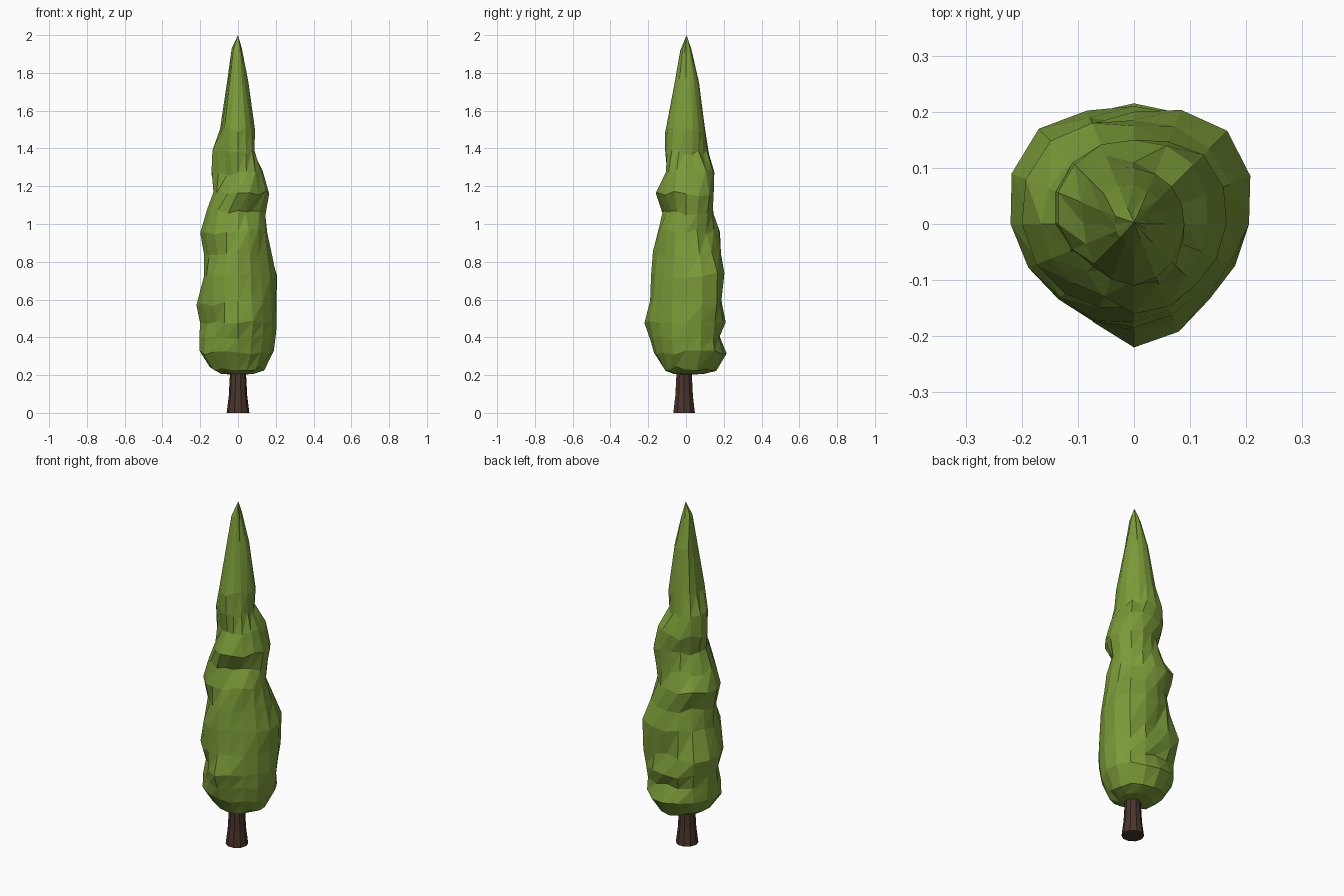
import bpy, bmesh, math, random
from mathutils import Vector

if "Cube" in bpy.data.objects:
    bpy.data.objects.remove(bpy.data.objects["Cube"])

random.seed(4)
SEGS = 16

# Foliage profile: height, then radius toward E, NE, N, NW, W, SW, S, SE
PROFILE = [
    (0.235, .14, .15, .16, .16, .15, .12, .11, .13),
    (0.32, .19, .21, .215, .21, .205, .18, .17, .17),
    (0.40, .20, .205, .175, .21, .205, .175, .19, .185),
    (0.48, .205, .215, .21, .225, .20, .16, .22, .19),
    (0.58, .20, .23, .175, .24, .22, .19, .19, .185),
    (0.73, .205, .235, .20, .19, .18, .185, .185, .17),
    (0.85, .18, .19, .185, .17, .18, .15, .175, .155),
    (0.96, .155, .15, .175, .21, .20, .175, .15, .15),
    (1.06, .145, .16, .145, .16, .165, .15, .12, .105),
    (1.16, .165, .175, .14, .125, .13, .12, .16, .155),
    (1.27, .13, .15, .15, .155, .14, .085, .10, .13),
    (1.38, .085, .09, .11, .15, .135, .105, .11, .105),
    (1.50, .09, .095, .10, .115, .09, .10, .11, .095),
    (1.75, .055, .06, .07, .075, .055, .06, .06, .05),
    (1.92, .02, .025, .025, .035, .035, .035, .03, .025),
]


def material(name, color):
    m = bpy.data.materials.new(name)
    m.diffuse_color = color
    m.use_nodes = True
    m.node_tree.nodes["Principled BSDF"].inputs["Base Color"].default_value = m.diffuse_color
    return m


def radius(row, s):
    """Smooth closed interpolation between the eight compass radii."""
    r = row[1:]
    f = s * 8 / SEGS
    k, t = int(f), f - int(f)
    a, b, c, d = (r[(k + j) % 8] for j in (-1, 0, 1, 2))
    return b + 0.5 * t * (c - a + t * (2*a - 5*b + 4*c - d + t * (3*(b - c) + d - a)))


def loft(name, rings, bottom, top, mat):
    """Join closed rings with triangles slanted along the upward twist."""
    bm = bmesh.new()
    loops = [[bm.verts.new(p) for p in ring] for ring in rings]
    lo, hi = bm.verts.new(bottom), bm.verts.new(top)
    n = len(loops[0])
    for i in range(n):
        j = (i + 1) % n
        bm.faces.new((lo, loops[0][j], loops[0][i]))
        bm.faces.new((hi, loops[-1][i], loops[-1][j]))
        for a, b in zip(loops, loops[1:]):
            bm.faces.new((a[i], a[j], b[j]))
            bm.faces.new((a[i], b[j], b[i]))
    bmesh.ops.recalc_face_normals(bm, faces=bm.faces)
    me = bpy.data.meshes.new(name)
    bm.to_mesh(me)
    bm.free()
    me.materials.append(mat)
    ob = bpy.data.objects.new(name, me)
    bpy.context.collection.objects.link(ob)
    return ob


# Twisted foliage
rings = []
for row in PROFILE:
    ring = []
    for s in range(SEGS):
        a = 2 * math.pi * s / SEGS
        r = radius(row, s)
        dz = random.uniform(-.015, .015)
        ring.append(Vector((r * math.cos(a), r * math.sin(a), row[0] + dz)))
    rings.append(ring)
# Rounded underside
rings.insert(0, [Vector((p.x * .6, p.y * .6, .207)) for p in rings[0]])
loft("foliage", rings, (0, 0, .20), (0, .003, 2.0),
     material("leaf green", (.20, .33, .04, 1)))

# Flared trunk
trunk = []
for z, r in ((0, .06), (.09, .049), (.20, .043), (.30, .04)):
    trunk.append([Vector((r * math.cos(math.tau * i / 10),
                          r * math.sin(math.tau * i / 10) - .01, z)) for i in range(10)])
loft("trunk", trunk, (0, -.01, 0), (0, -.01, .30),
     material("bark brown", (.07, .035, .025, 1)))
